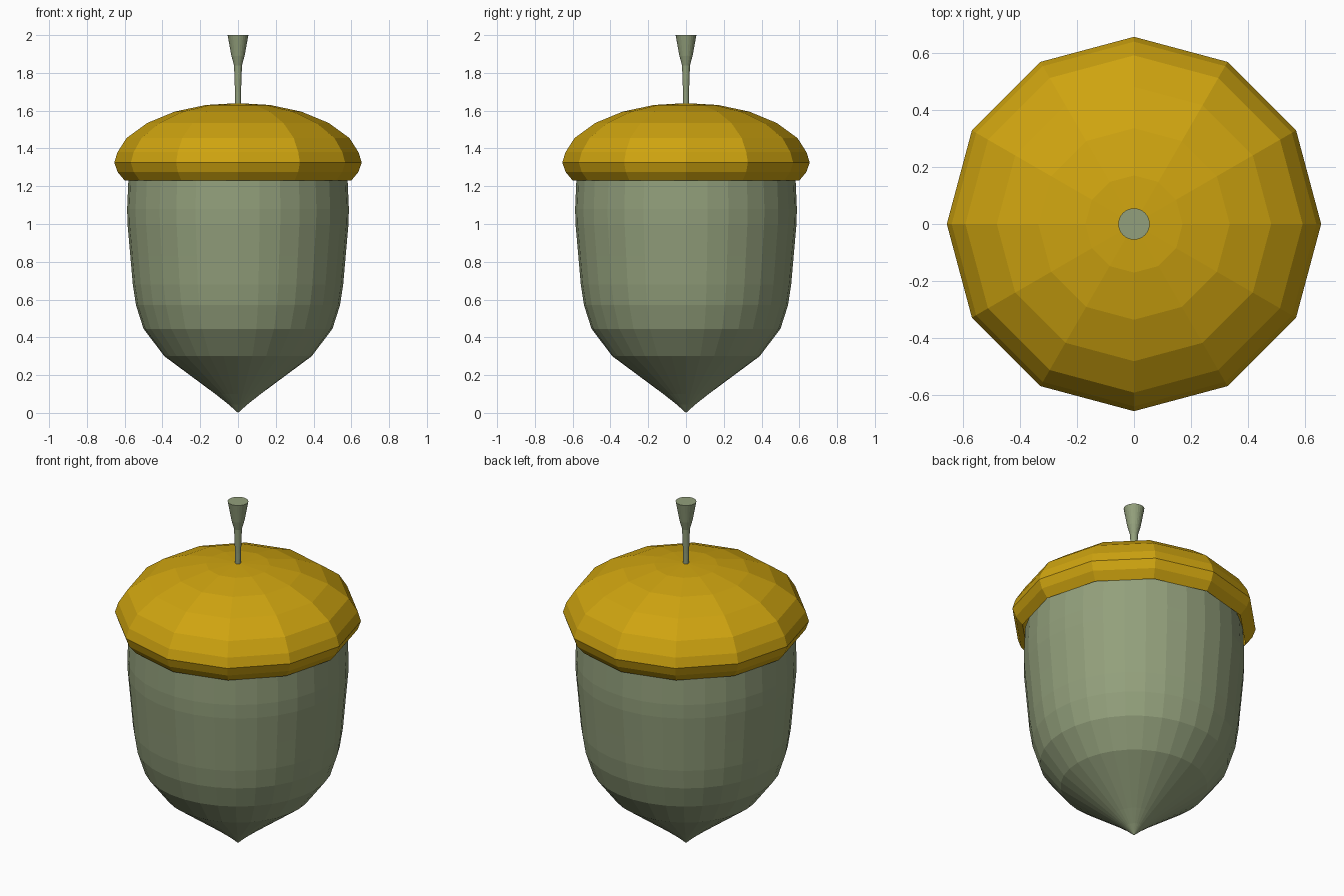
import bpy, bmesh, math

if "Cube" in bpy.data.objects:
    bpy.data.objects.remove(bpy.data.objects["Cube"])


def material(name, rgb):
    m = bpy.data.materials.new(name)
    m.diffuse_color = (*rgb, 1)
    m.use_nodes = True
    m.node_tree.nodes["Principled BSDF"].inputs["Base Color"].default_value = m.diffuse_color
    return m


def lathe(name, profile, sides, mat):
    """Revolve (radius, z) points around z; radius 0 makes a pole."""
    bm = bmesh.new()
    rings = []
    for r, z in profile:
        n = sides if r > 0 else 1
        rings.append([bm.verts.new((r * math.cos(2 * math.pi * i / sides),
                                    r * math.sin(2 * math.pi * i / sides), z))
                      for i in range(n)])
    for a, b in zip(rings, rings[1:]):
        for i in range(sides):
            j = (i + 1) % sides
            quad = [a[i % len(a)], a[j % len(a)], b[j % len(b)], b[i % len(b)]]
            bm.faces.new(list(dict.fromkeys(quad)))
    bmesh.ops.recalc_face_normals(bm, faces=bm.faces)
    me = bpy.data.meshes.new(name)
    bm.to_mesh(me)
    bm.free()
    me.materials.append(mat)
    ob = bpy.data.objects.new(name, me)
    bpy.context.collection.objects.link(ob)
    return ob


green = material("nut_green", (0.29, 0.35, 0.20))
gold = material("cap_gold", (0.62, 0.37, 0.005))

# Nut body, pointed at the bottom and closed under the cap
lathe("nut", [(0, 0), (0.05, 0.045), (0.12, 0.10), (0.39, 0.30), (0.50, 0.445),
              (0.54, 0.57), (0.557, 0.68), (0.57, 0.83), (0.585, 1.0),
              (0.587, 1.08), (0.58, 1.24), (0.55, 1.32), (0, 1.32)], 32, green)

# Twelve-sided cap with a tucked-in rim
lathe("cap", [(0, 1.64), (0.17, 1.63), (0.335, 1.595), (0.48, 1.535),
              (0.59, 1.455), (0.638, 1.38), (0.655, 1.325), (0.637, 1.275),
              (0.60, 1.23), (0.595, 1.29), (0.57, 1.32)], 12, gold)

# Flared stem
lathe("stem", [(0, 1.60), (0.015, 1.60), (0.016, 1.70), (0.021, 1.84),
               (0.035, 1.89), (0.055, 2.0), (0, 2.0)], 24, green)
